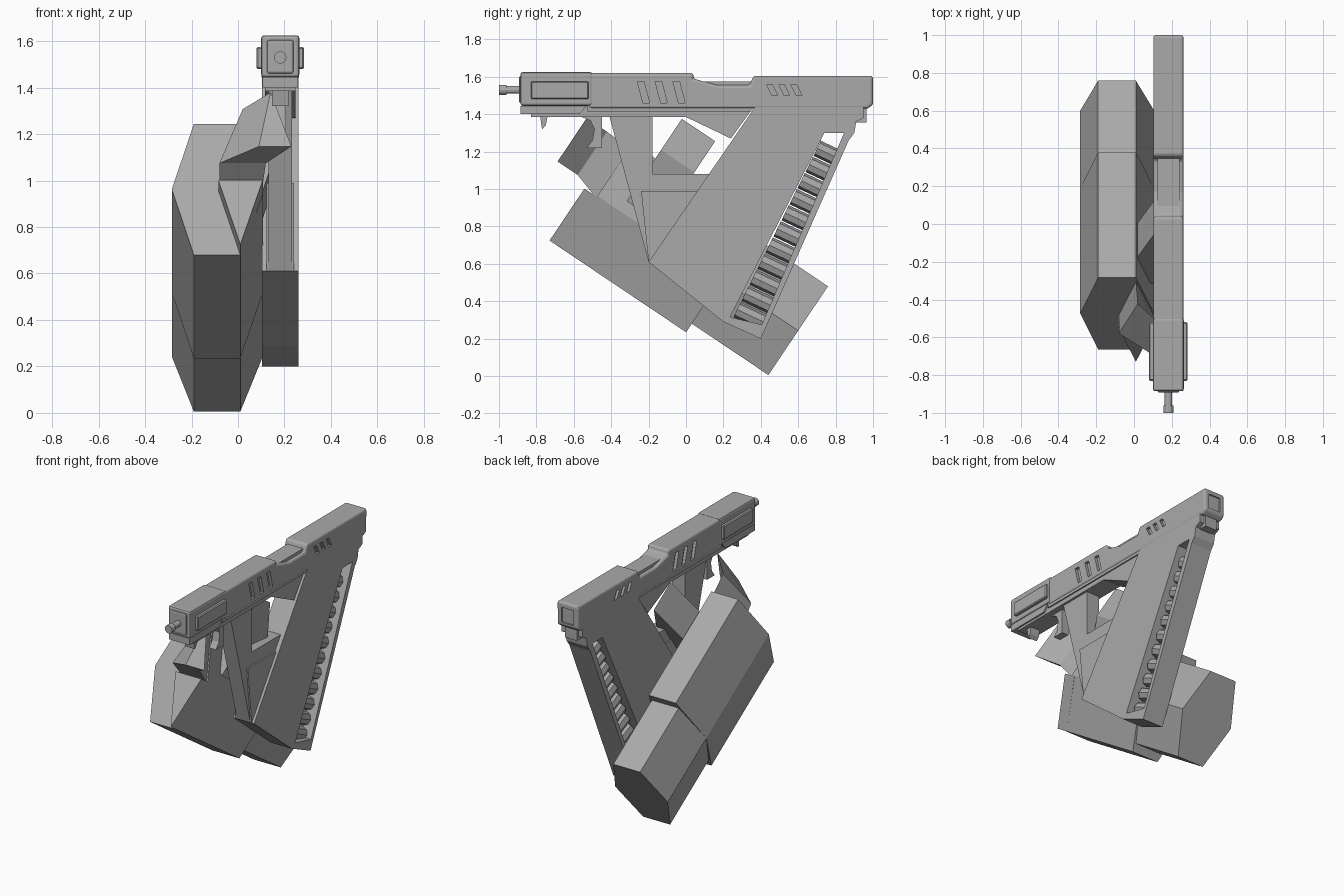
import bpy, bmesh, math
from mathutils import Vector, Matrix

old = bpy.data.objects.get("Cube")
if old:
    bpy.data.objects.remove(old, do_unlink=True)

grey = bpy.data.materials.new("plain grey")
grey.use_nodes = True
colour = (0.4, 0.4, 0.4, 1)
grey.diffuse_color = colour
grey.node_tree.nodes["Principled BSDF"].inputs["Base Color"].default_value = colour
CX = 0.182  # centre plane of the slim body


def finish(name, bm):
    bmesh.ops.recalc_face_normals(bm, faces=bm.faces)
    mesh = bpy.data.meshes.new(name)
    bm.to_mesh(mesh)
    bm.free()
    mesh.materials.append(grey)
    obj = bpy.data.objects.new(name, mesh)
    bpy.context.collection.objects.link(obj)
    return obj


def loft(name, sections):
    """Skin matching rings of points and cap both ends."""
    bm = bmesh.new()
    rings = [[bm.verts.new(p) for p in ring] for ring in sections]
    n = len(rings[0])
    for a, b in zip(rings, rings[1:]):
        for i in range(n):
            j = (i + 1) % n
            bm.faces.new((a[i], a[j], b[j], b[i]))
    bm.faces.new(rings[0])
    bm.faces.new(rings[-1])
    return finish(name, bm)


def plate(name, profile, half, bevel=0, segments=2):
    """Side profile (y, z) given thickness about the centre plane."""
    obj = loft(name, [[(CX + s * half, y, z) for y, z in profile] for s in (-1, 1)])
    if bevel:
        mod = obj.modifiers.new("Bevel", 'BEVEL')
        mod.width, mod.segments = bevel, segments
        mod.limit_method = 'ANGLE'
        mod.angle_limit = math.radians(40)
    return obj


def box(y0, y1, z0, z1, lean=0):
    return [(y0, z0), (y1, z0), (y1 - lean, z1), (y0 - lean, z1)]


def cylinder(name, centre, direction, radius, length, sides):
    bm = bmesh.new()
    turn = Vector((0, 0, 1)).rotation_difference(Vector(direction)).to_matrix().to_4x4()
    bmesh.ops.create_cone(bm, cap_ends=True, segments=sides, radius1=radius,
                          radius2=radius, depth=length,
                          matrix=Matrix.Translation(centre) @ turn)
    return finish(name, bm)


def cut(target, cutter):
    mod = target.modifiers.new("Cut", 'BOOLEAN')
    mod.object, mod.operation, mod.solver = cutter, 'DIFFERENCE', 'EXACT'
    cutter.hide_render = True
    cutter.hide_set(True)


def tilted(s, section):
    """Section of (x, t) at distance s along the sloping axis of the tank."""
    return [(x, 0.83 * s + 0.557 * t, -0.557 * s + 0.83 * t) for x, t in section]


# Sloping six-sided tank in two steps
def hexagon(low, high):
    mid = (low + high) / 2
    return [(-0.19, low), (0.01, low), (0.107, mid), (0.01, high), (-0.19, high), (-0.285, mid)]


for name, s0, s1, low, high in (("tank_front", -0.93, -0.13, 0.195, 0.875),
                                ("tank_rear", -0.13, 0.363, 0.25, 0.822)):
    loft(name, [tilted(s, hexagon(low, high)) for s in (s0, s1)])

# Wedge and brackets joining the tank to the body
wedge = [(0.01, 0.195), (0.107, 0.53), (-0.085, 0.53)]
loft("tank_wedge", [tilted(s, wedge) for s in (-1.01, -0.9)])
loft("front_bracket", [
    tilted(-1.21, [(0.09, 0.57), (0.23, 0.57), (0.14, 0.85)]),
    tilted(-1.08, [(-0.08, 0.57), (0.12, 0.57), (0.02, 0.85)]),
    tilted(-0.92, [(-0.08, 0.52), (0.1, 0.52), (0.01, 0.84)])])
link = [(0.13, 1.13), (0.19, 0.93), (0.1, 0.6), (0, 0.7), (0.02, 0.86)]
loft("rear_bracket", [tilted(s, link) for s in (-0.785, -0.57)])

# Slide with a lowered window
slide = plate("slide", [(-0.52, 1.43), (0.97, 1.43), (1.0, 1.45), (1.0, 1.605),
                        (0.36, 1.605), (0.34, 1.555), (0.17, 1.555),
                        (0.04, 1.59), (0.04, 1.62), (-0.52, 1.62)], 0.08, 0.022, 3)
plate("chamber", box(0.02, 0.38, 1.5, 1.575), 0.058)
for i in range(3):
    for side in (-1, 1):
        for name, y, z0, z1, w in (("front_slot", -0.23 + i * 0.095, 1.46, 1.575, 0.035),
                                   ("rear_slot", 0.46 + i * 0.065, 1.5, 1.56, 0.03)):
            tool = plate(name + "_cutter", box(y, y + w, z0, z1, 0.03), 0.02)
            tool.location.x = side * 0.08
            cut(slide, tool)
panel_cutter = plate("end_panel_cutter", box(0.99, 1.05, 1.47, 1.57), 0.045)
cut(slide, panel_cutter)

# Front block with side panels and barrel
block = plate("front_block", [(-0.885, 1.445), (-0.5, 1.445), (-0.5, 1.625), (-0.885, 1.625)],
              0.082, 0.012)
plate("side_panels", box(-0.83, -0.52, 1.48, 1.575), 0.102, 0.006, 1)
plate("muzzle_plate", box(-0.893, -0.85, 1.46, 1.605), 0.058, 0.01)
plate("lower_block", [(-0.885, 1.4), (-0.57, 1.4), (-0.53, 1.445), (-0.885, 1.445)], 0.077)
cylinder("barrel", (CX, -0.92, 1.53), (0, 1, 0), 0.02, 0.13, 12)
cylinder("barrel_tip", (CX, -0.98, 1.53), (0, 1, 0), 0.027, 0.04, 12)

# Frame below the slide
plate("frame", [(-0.83, 1.45), (-0.83, 1.385), (0, 1.385), (0.24, 1.27),
                (0.37, 1.45)], 0.066)
plate("frame_rail", box(-0.53, 0.95, 1.415, 1.45), 0.075)
plate("front_catch", [(-0.78, 1.39), (-0.77, 1.32), (-0.75, 1.34), (-0.74, 1.39)], 0.035)
plate("rear_catch", box(0.9, 0.965, 1.355, 1.43), 0.045)

# Trigger
plate("trigger", [(-0.57, 1.39), (-0.51, 1.365), (-0.49, 1.32), (-0.5, 1.26),
                  (-0.53, 1.22), (-0.45, 1.22), (-0.45, 1.39)], 0.025)

# Front brace
plate("brace", [(-0.41, 1.39), (-0.2, 0.61), (0.14, 1.08), (-0.18, 1.08),
                (-0.18, 1.39)], 0.05)
plate("brace_gusset", [(-0.24, 0.99), (-0.2, 0.61), (0.07, 0.99)], 0.06)

# Broad raked grip with an open slot
grip = plate("grip", [(0.37, 1.44), (-0.2, 0.61), (0.2, 0.29), (0.4, 0.2),
                      (0.87, 1.26), (0.9, 1.3), (0.91, 1.36), (0.95, 1.38), (0.95, 1.44)], 0.078)
slot = plate("grip_slot_cutter", [(0.74, 1.3), (0.845, 1.3), (0.405, 0.275), (0.235, 0.315)], 0.2)
cut(grip, slot)

# Stack of rounds lying across the slot
for i in range(11):
    f = i / 10
    centre = (CX, 0.35 + 0.41 * f, 0.32 + 0.87 * f)
    cylinder("round_%d" % (i + 1), centre, (0, 0.905, -0.425), 0.045, 0.17 - 0.04 * f, 8)
